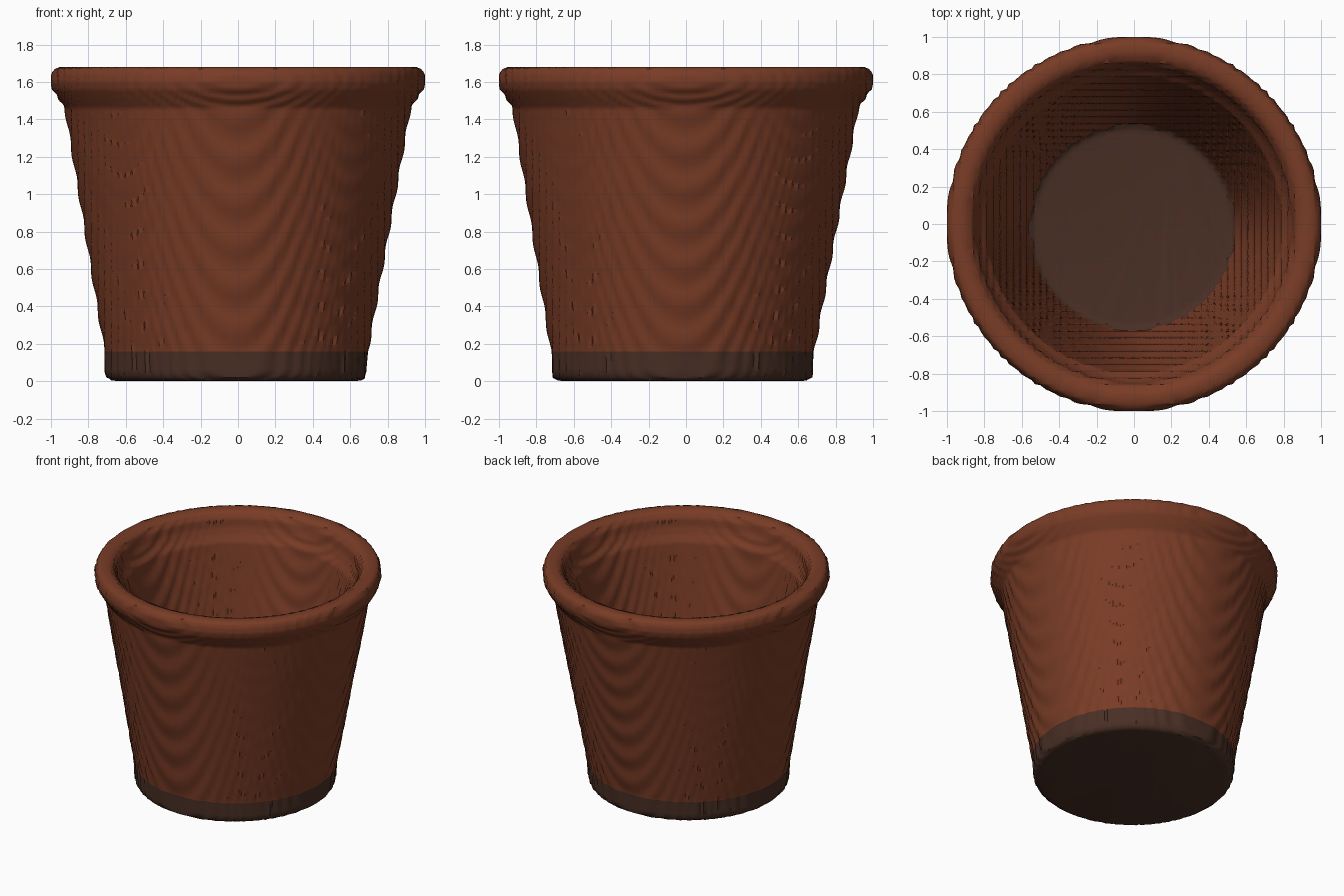
import bpy, math

if "Cube" in bpy.data.objects:
    bpy.data.objects.remove(bpy.data.objects["Cube"])

SEGMENTS = 216
STEP = 0.016          # spacing of rings along the profile
RIDGE = 1 / 28        # size of the hand-worked ridges
BAND_TOP = 0.16       # height of the dark foot


def material(name, rgb):
    mat = bpy.data.materials.new(name)
    mat.use_nodes = True
    color = (*rgb, 1)
    mat.diffuse_color = color
    mat.node_tree.nodes["Principled BSDF"].inputs["Base Color"].default_value = color
    return mat


def resample(points):
    """Fill a (radius, height) outline with evenly spaced points."""
    out = []
    for (r0, z0), (r1, z1) in zip(points, points[1:]):
        n = max(1, round(math.hypot(r1 - r0, z1 - z0) / STEP))
        out += [(r0 + (r1 - r0) * i / n, z0 + (z1 - z0) * i / n) for i in range(n)]
    return out + [points[-1]]


def ridged(v):
    """Pull a coordinate softly towards regular steps."""
    return v - 0.85 * RIDGE / math.tau * math.sin(math.tau * v / RIDGE)


# Outline: underside, outer wall, rolled rim, inner wall, floor
outline = resample([
    (0.63, 0.0), (0.67, 0.005), (0.69, 0.02), (0.70, 0.05), (0.705, BAND_TOP),
    (0.925, 1.46), (0.965, 1.52), (0.99, 1.56), (1.0, 1.60), (0.995, 1.64),
    (0.98, 1.67), (0.95, 1.68), (0.91, 1.68), (0.875, 1.665), (0.85, 1.63),
    (0.84, 1.57), (0.82, 1.52), (0.79, 1.47), (0.55, BAND_TOP), (0.53, 0.145), (0.50, 0.14),
])

verts, faces = [], []
for r, z in outline:
    lean = 1 - z / 1.68
    for s in range(SEGMENTS):
        a = math.tau * s / SEGMENTS
        verts.append((ridged(r * math.cos(a) - 0.01 * lean),
                      ridged(r * math.sin(a) - 0.02 * lean), z))

for i in range(len(outline) - 1):
    for s in range(SEGMENTS):
        t = (s + 1) % SEGMENTS
        a, b = i * SEGMENTS, (i + 1) * SEGMENTS
        faces.append((a + s, a + t, b + t, b + s))

# Underside and floor caps
last = (len(outline) - 1) * SEGMENTS
faces.append(tuple(reversed(range(SEGMENTS))))
faces.append(tuple(range(last, last + SEGMENTS)))

mesh = bpy.data.meshes.new("flower_pot")
mesh.from_pydata(verts, [], faces)
pot = bpy.data.objects.new("flower_pot", mesh)
bpy.context.collection.objects.link(pot)

# Clay above, dark foot and floor below
mesh.materials.append(material("terracotta", (0.19, 0.045, 0.019)))
mesh.materials.append(material("dark_soil_brown", (0.066, 0.028, 0.018)))
for face in mesh.polygons:
    face.material_index = int(face.center.z < BAND_TOP)

bpy.context.view_layer.objects.active = pot
pot.select_set(True)
bpy.ops.object.shade_smooth_by_angle(angle=math.radians(50))
